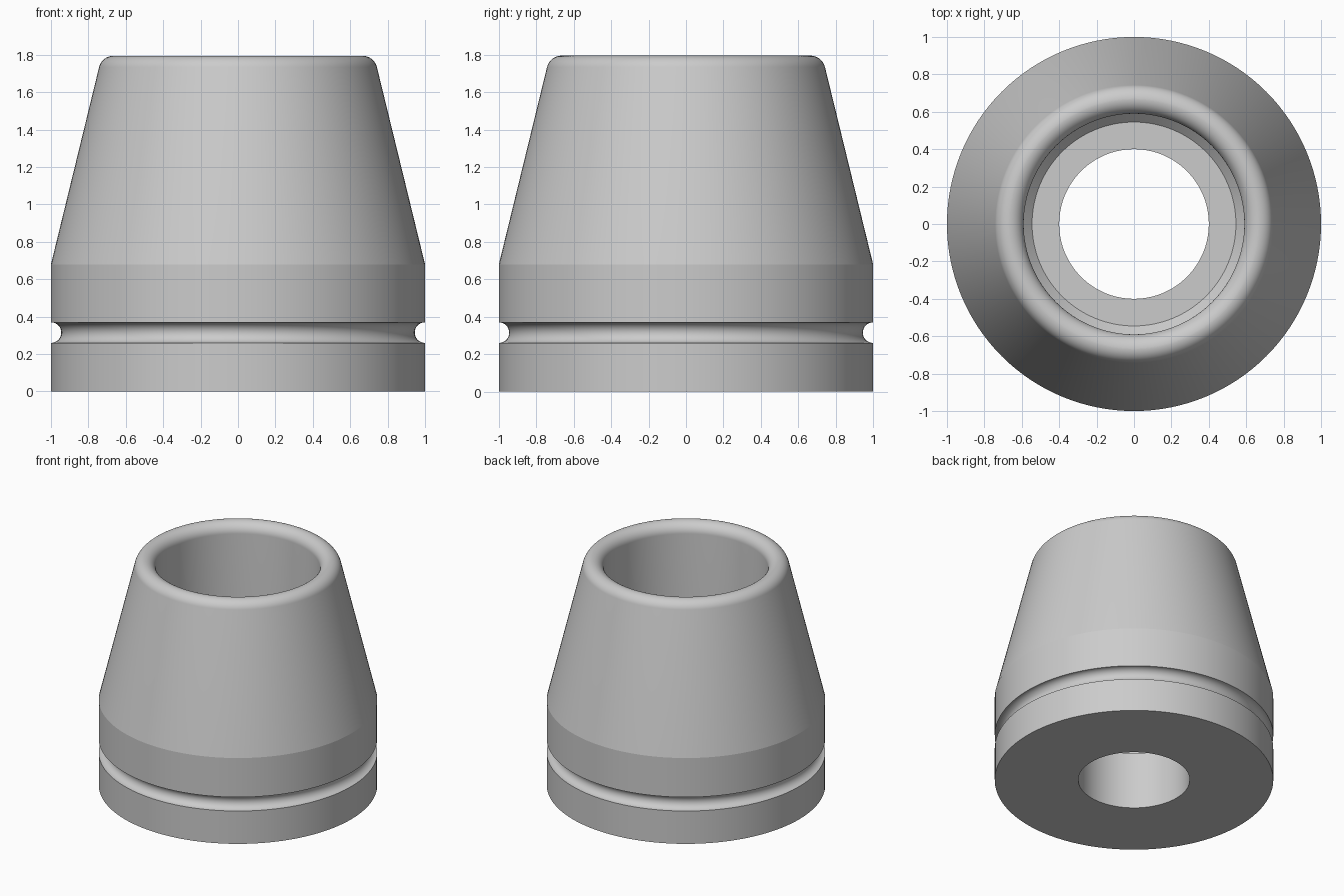
import bpy
import bmesh
from math import sin, cos, radians, pi

cube = bpy.data.objects.get("Cube")
if cube:
    bpy.data.objects.remove(cube, do_unlink=True)

SEGMENTS = 128


def arc(cx, cz, r, start, end, steps):
    """Points (radius, height) along a circular arc, angles in degrees."""
    angles = [radians(start + (end - start) * i / steps) for i in range(steps + 1)]
    return [(cx + r * cos(a), cz + r * sin(a)) for a in angles]


def make_material(name, rgb):
    mat = bpy.data.materials.new(name)
    mat.use_nodes = True
    mat.diffuse_color = (*rgb, 1)
    mat.node_tree.nodes["Principled BSDF"].inputs["Base Color"].default_value = (*rgb, 1)
    return mat


def lathe(name, profile, mat):
    """Revolve a closed profile around the z axis."""
    bm = bmesh.new()
    verts = [bm.verts.new((r, 0, z)) for r, z in profile]
    edges = [bm.edges.new((v, verts[i - 1])) for i, v in enumerate(verts)]
    bmesh.ops.spin(bm, geom=verts + edges, cent=(0, 0, 0), axis=(0, 0, 1),
                   angle=2 * pi, steps=SEGMENTS, use_merge=True)
    bmesh.ops.remove_doubles(bm, verts=bm.verts, dist=1e-5)
    bmesh.ops.recalc_face_normals(bm, faces=bm.faces)
    mesh = bpy.data.meshes.new(name)
    bm.to_mesh(mesh)
    bm.free()
    mesh.materials.append(mat)
    obj = bpy.data.objects.new(name, mesh)
    bpy.context.collection.objects.link(obj)
    bpy.ops.object.select_all(action='DESELECT')
    obj.select_set(True)
    bpy.context.view_layer.objects.active = obj
    bpy.ops.object.shade_smooth_by_angle(angle=radians(10))
    return obj


grey = make_material("plain_grey", (0.6, 0.6, 0.6))

# Base cylinder with a half-round groove
profile = [(0.4, 0), (1, 0)]
profile += arc(1, 0.315, 0.055, 270, 90, 24)
# Tapered outer wall and rounded rim
profile += [(1, 0.68)]
profile += arc(0.665, 1.715, 0.08, 13.7, 90, 14)
profile += arc(0.67, 1.715, 0.08, 90, 180, 16)
# Bore wall, chamfer and floor down to the through hole
profile += [(0.59, 0.495), (0.545, 0.45), (0.4, 0.45)]

lathe("tapered_sleeve", profile, grey)
